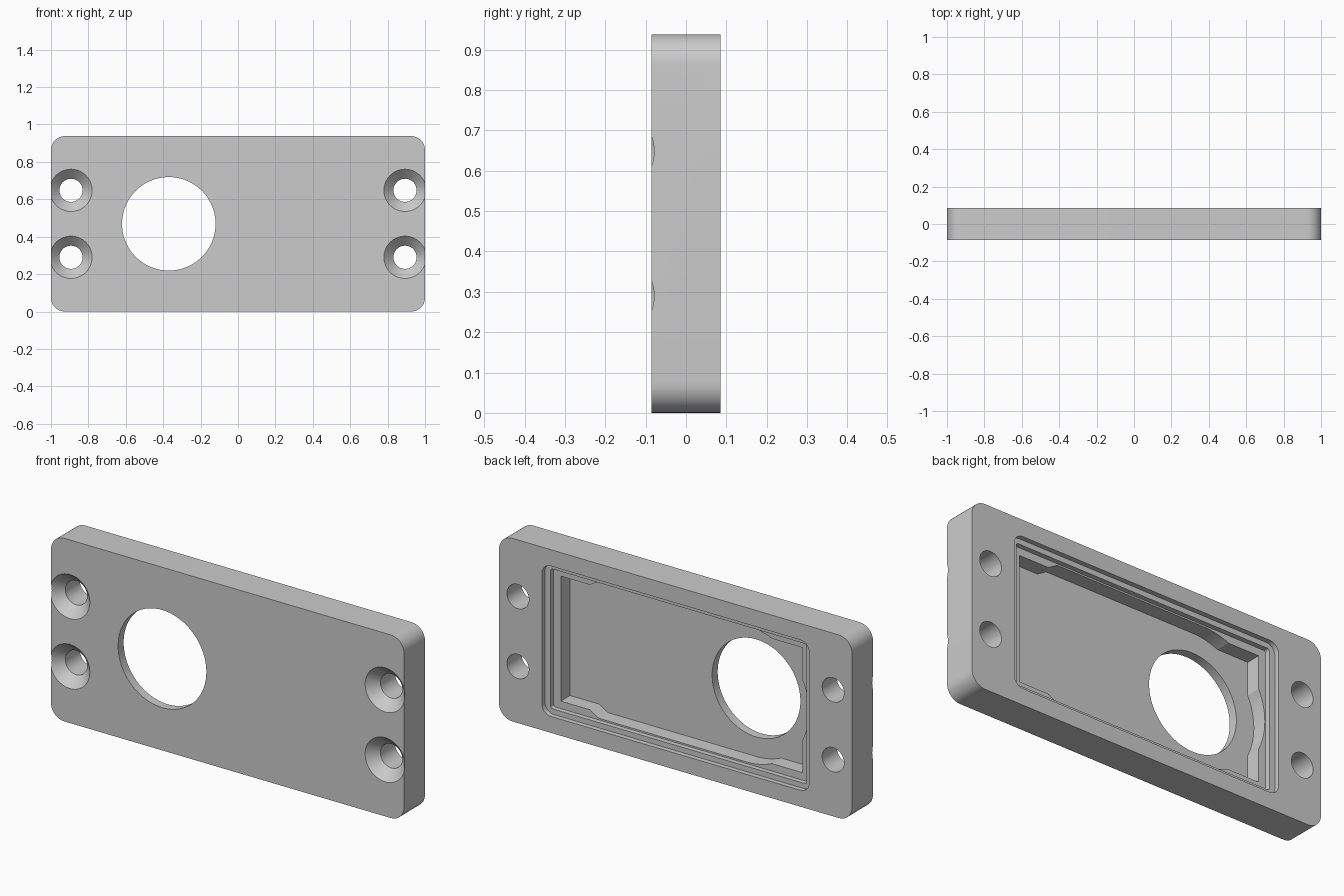
import bpy, bmesh
from math import sin, cos, pi, radians, sqrt, acos, asin

if "Cube" in bpy.data.objects:
    bpy.data.objects.remove(bpy.data.objects["Cube"])

ZC = 0.469       # mid height of the plate
T = 0.085        # half thickness
HX = -0.37       # centre of the round window


def arc(cx, cz, r, a0, a1, n):
    return [(cx + r * cos(a0 + (a1 - a0) * i / n),
             cz + r * sin(a0 + (a1 - a0) * i / n)) for i in range(n + 1)]


def circle(cx, cz, r, n=64):
    return arc(cx, cz, r, 0, 2 * pi, n)[:-1]


def rounded(hx, hz, r, n=10):
    pts = []
    for i, (sx, sz) in enumerate([(1, 1), (-1, 1), (-1, -1), (1, -1)]):
        pts += arc(sx * (hx - r), ZC + sz * (hz - r), r, i * pi / 2, (i + 1) * pi / 2, n)
    return pts


def loft(name, sections):
    """Solid through matching xz outlines placed at given y."""
    bm = bmesh.new()
    rings = [[bm.verts.new((x, y, z)) for x, z in pts] for pts, y in sections]
    n = len(rings[0])
    for a, b in zip(rings, rings[1:]):
        for i in range(n):
            j = (i + 1) % n
            bm.faces.new((a[i], a[j], b[j], b[i]))
    bm.faces.new(rings[0])
    bm.faces.new(rings[-1])
    bmesh.ops.recalc_face_normals(bm, faces=bm.faces)
    me = bpy.data.meshes.new(name)
    bm.to_mesh(me)
    bm.free()
    ob = bpy.data.objects.new(name, me)
    bpy.context.collection.objects.link(ob)
    return ob


def cut(target, cutter):
    cutter.hide_render = True
    m = target.modifiers.new(cutter.name, 'BOOLEAN')
    m.operation, m.solver, m.object = 'DIFFERENCE', 'EXACT', cutter
    bpy.context.view_layer.objects.active = target
    bpy.ops.object.modifier_apply(modifier=m.name)
    bpy.data.objects.remove(cutter)


# Plate body
plate = loft("cover_plate", [(rounded(1, ZC, 0.075), -T), (rounded(1, ZC, 0.075), T)])

# Two stepped rebates in the back
steps = [("rebate_outer", 0.757, 0.385, 0.05, 0.025),
         ("rebate_inner", 0.725, 0.358, 0.012, 0.05)]
for name, hx, hz, r, depth in steps:
    p = rounded(hx, hz, r)
    cut(plate, loft(name, [(p, T - depth), (p, 0.2)]))

# Deep pocket: pinched corners, relieved around the window
R, CH, CW = 0.35, 0.32, 0.685
a1 = pi - asin(CH / R)
a2 = acos((-CW - HX) / R)
upper = [(CW, CH), (0.52, CH), (0.47, R)]
upper += arc(HX, 0, R, pi / 2, a1, 8)
upper += [(-CW, CH)] + arc(HX, 0, R, a2, pi, 10)
lower = [(x, -z) for x, z in reversed(upper[:-1])]
pocket = [(x, ZC + z) for x, z in upper + lower]
cut(plate, loft("pocket", [(pocket, -0.04), (pocket, 0.2)]))

# Round window
win = circle(HX, ZC, 0.25, 96)
cut(plate, loft("window", [(win, -0.2), (win, 0.2)]))

# Countersunk screw holes
for x in (-0.893, 0.893):
    for z in (0.29, 0.648):
        cut(plate, loft("screw_hole", [(circle(x, z, 0.133), -T - 0.02),
                                       (circle(x, z, 0.062), -T + 0.051),
                                       (circle(x, z, 0.062), 0.2)]))

# Smooth curved walls, keep edges crisp
bpy.ops.object.select_all(action='DESELECT')
plate.select_set(True)
bpy.context.view_layer.objects.active = plate
bpy.ops.object.shade_smooth_by_angle(angle=radians(20))
